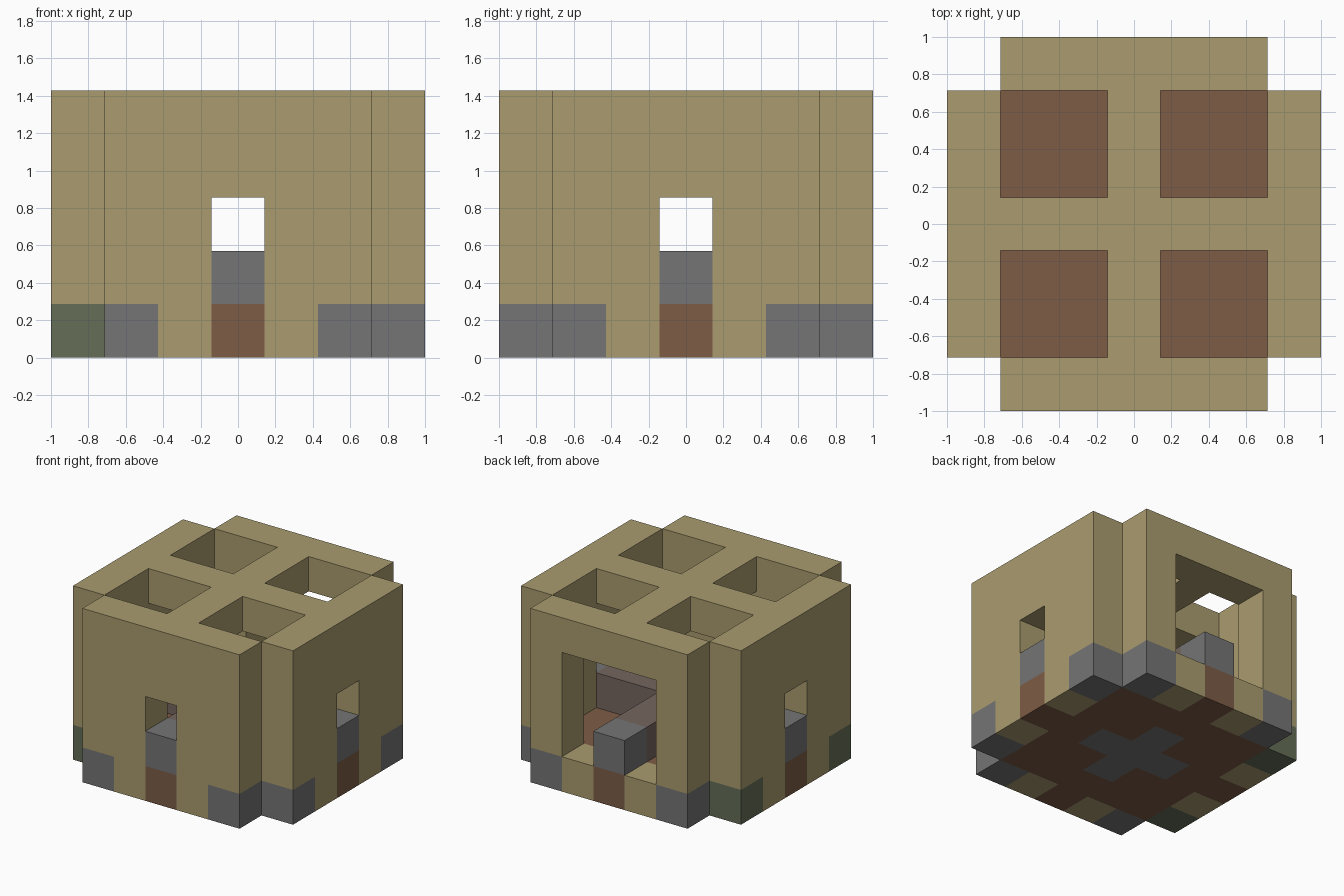
import bpy
import bmesh
from mathutils import Matrix, Vector
from math import pi

cube = bpy.data.objects.get("Cube")
if cube:
    bpy.data.objects.remove(cube, do_unlink=True)

U = 2 / 7  # edge of one block


def material(name, *srgb):
    lin = [((c / 255 + 0.055) / 1.055) ** 2.4 for c in srgb] + [1]
    m = bpy.data.materials.new(name)
    m.use_nodes = True
    m.diffuse_color = lin
    m.node_tree.nodes["Principled BSDF"].inputs["Base Color"].default_value = lin
    return m


SAND = material("sandy_tan", 170, 156, 111)
STONE = material("stone_grey", 117, 117, 117)
WOOD = material("wood_brown", 125, 92, 70)
MOSS = material("mossy_stone", 101, 110, 87)
DUSK = material("dusty_brown", 117, 102, 95)


def part(name, mat, turn, boxes):
    """One object from boxes (x0, x1, y0, y1, z0, z1) in blocks, turned by quarters."""
    bm = bmesh.new()
    spin = Matrix.Rotation(turn * pi / 2, 4, "Z")
    for x0, x1, y0, y1, z0, z1 in boxes:
        centre = Vector((x0 + x1, y0 + y1, z0 + z1)) * U / 2
        size = Matrix.Diagonal(((x1 - x0) * U, (y1 - y0) * U, (z1 - z0) * U, 1))
        bmesh.ops.create_cube(bm, size=1, matrix=spin @ Matrix.Translation(centre) @ size)
    mesh = bpy.data.meshes.new(name)
    bm.to_mesh(mesh)
    bm.free()
    mesh.materials.append(mat)
    obj = bpy.data.objects.new(name, mesh)
    bpy.context.collection.objects.link(obj)
    return obj


def pair(x0, x1, *rest):
    """A box and its mirror image across x."""
    return [(x0, x1, *rest), (-x1, -x0, *rest)]


WALL = (-3.5, -2.5)  # depth range of a wall before turning

for turn, side in enumerate(["front", "left", "back", "right"]):
    # Base course: stone ends, sandy fill, wooden middle
    ends = MOSS if side == "right" else STONE
    part(side + "_base_ends", ends, turn, pair(1.5, 2.5, *WALL, 0, 1))
    part(side + "_base_fill", SAND, turn, pair(0.5, 1.5, *WALL, 0, 1))
    part(side + "_base_middle", WOOD, turn, [(-0.5, 0.5, *WALL, 0, 1)])
    part(side + "_sill", STONE, turn, [(-0.5, 0.5, *WALL, 1, 2)])

    # Wall above: a wide opening at the back, a small window elsewhere
    half, head = (1.5, 4) if side == "back" else (0.5, 3)
    part(side + "_wall", SAND, turn,
         pair(half, 2.5, *WALL, 1, head) + [(-2.5, 2.5, *WALL, head, 5)])

    # Floor quarter, with the stone arm of the cross in its underside
    part(side + "_floor", WOOD, turn,
         [(-2.5, -0.5, -2.5, -0.5, 0, 1), (-0.5, 0.5, -2.5, -1.5, 0, 1)])
    part(side + "_floor_cross", STONE, turn, [(-0.5, 0.5, -1.5, -0.5, 0, 1)])

    # Low inner divider and roof beam
    part(side + "_divider", DUSK, turn, [(-0.5, 0.5, -2.5, -0.5, 1, 2)])
    part(side + "_roof_beam", SAND, turn, [(-0.5, 0.5, -2.5, -0.5, 4, 5)])

# Centre blocks
for name, mat, z in (("floor_centre", STONE, 0), ("divider_centre", DUSK, 1),
                     ("roof_centre", SAND, 4)):
    part(name, mat, 0, [(-0.5, 0.5, -0.5, 0.5, z, z + 1)])
